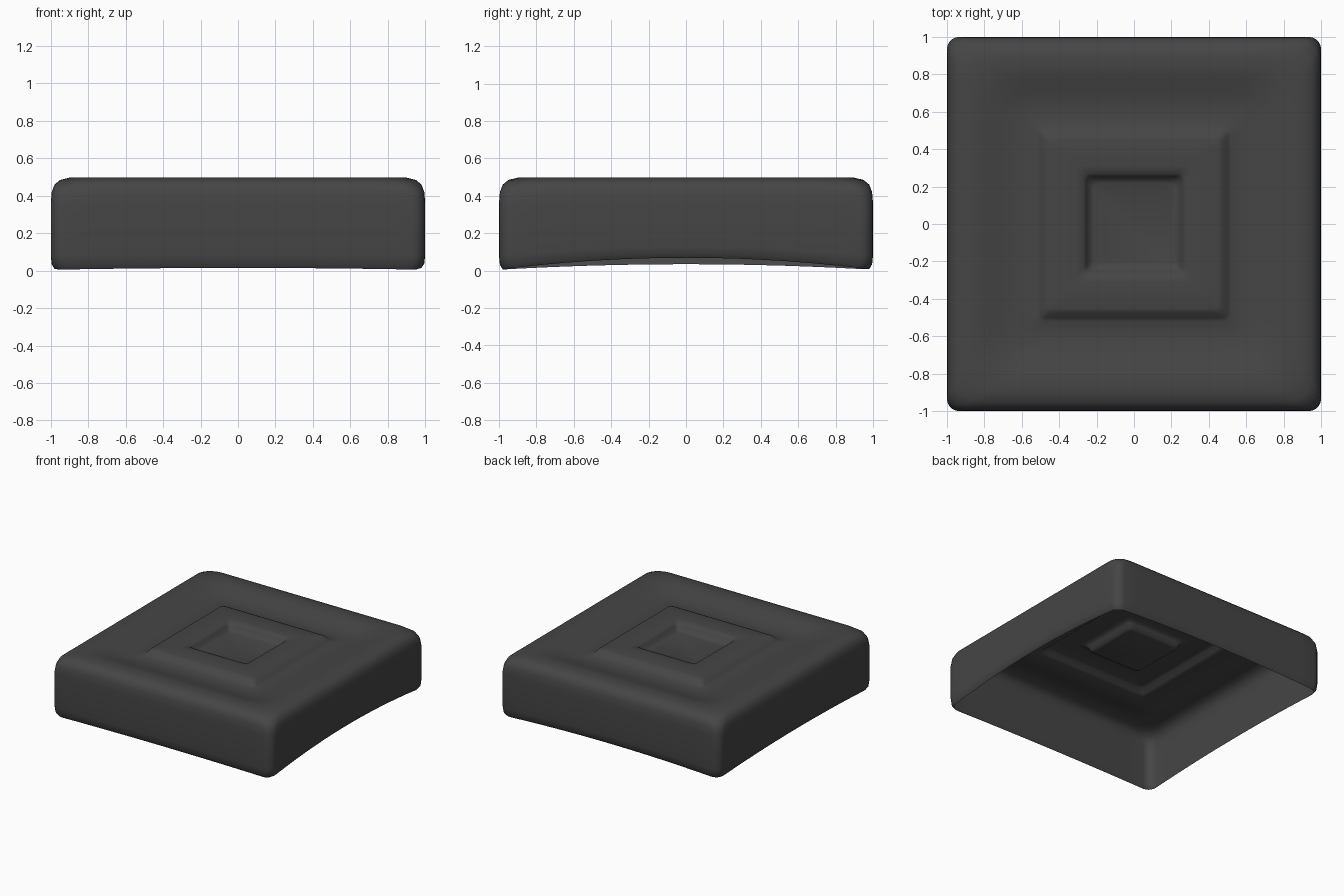
import bpy, bmesh, math

cube = bpy.data.objects.get("Cube")
if cube:
    bpy.data.objects.remove(cube, do_unlink=True)

SIDE_STEPS, ARC_STEPS = 14, 5

# One flat colour
mat = bpy.data.materials.new("charcoal grey")
mat.use_nodes = True
colour = (0.06, 0.06, 0.06, 1)
mat.diffuse_color = colour
bsdf = mat.node_tree.nodes["Principled BSDF"]
bsdf.inputs["Base Color"].default_value = colour
bsdf.inputs["Roughness"].default_value = 0.7


def rounded_square(half, radius):
    """Outline points of a square with rounded corners, counterclockwise."""
    points = []
    flat = half - radius
    for side in range(4):
        turn = side * math.pi / 2
        c, s = round(math.cos(turn)), round(math.sin(turn))
        # Straight run up the +x side, then the arc at its end
        local = [(half, flat * (2 * i / SIDE_STEPS - 1)) for i in range(SIDE_STEPS + 1)]
        for i in range(1, ARC_STEPS):
            a = i / ARC_STEPS * math.pi / 2
            local.append((flat + radius * math.cos(a), flat + radius * math.sin(a)))
        points += [(x * c - y * s, x * s + y * c) for x, y in local]
    return points


def arch(x, y, z):
    """Lift of the open lower edge in the middle of each side."""
    if abs(x) > abs(y):
        lift, along = (0.065 if x > 0 else 0.03), y
    else:
        lift, along = (0.03 if y > 0 else 0.01), x
    return lift * max(0, 1 - along * along) * max(0, 1 - z / 0.35)


# Half width, height and corner radius, from the lower edge to the central dip
profile = [
    (0.98, 0.005, 0.07), (0.995, 0.03, 0.07), (1.0, 0.08, 0.07),
    (1.0, 0.22, 0.07), (1.0, 0.36, 0.07), (0.995, 0.42, 0.08),
    (0.98, 0.46, 0.1), (0.95, 0.485, 0.13), (0.9, 0.497, 0.15),
    (0.84, 0.498, 0.16), (0.78, 0.488, 0.16), (0.7, 0.462, 0.13),
    (0.62, 0.45, 0.1), (0.52, 0.45, 0.04), (0.5, 0.46, 0.03),
    (0.475, 0.488, 0.03), (0.45, 0.495, 0.03), (0.31, 0.497, 0.04),
    (0.27, 0.49, 0.03), (0.255, 0.475, 0.03), (0.24, 0.445, 0.03),
    (0.215, 0.435, 0.03),
]

# Stepped pan: an open shell lofted through the rings
bm = bmesh.new()
rings = []
for half, z, radius in profile:
    rings.append([bm.verts.new((x, y, z + arch(x, y, z)))
                  for x, y in rounded_square(half, radius)])
for lower, upper in zip(rings, rings[1:]):
    n = len(lower)
    for i in range(n):
        j = (i + 1) % n
        bm.faces.new((lower[i], lower[j], upper[j], upper[i]))
bm.faces.new(rings[-1])

mesh = bpy.data.meshes.new("stepped_square_shell")
bm.to_mesh(mesh)
bm.free()
mesh.materials.append(mat)
shell = bpy.data.objects.new("stepped_square_shell", mesh)
bpy.context.collection.objects.link(shell)

bpy.ops.object.select_all(action='DESELECT')
shell.select_set(True)
bpy.context.view_layer.objects.active = shell
bpy.ops.object.shade_smooth_by_angle(angle=math.radians(50))
